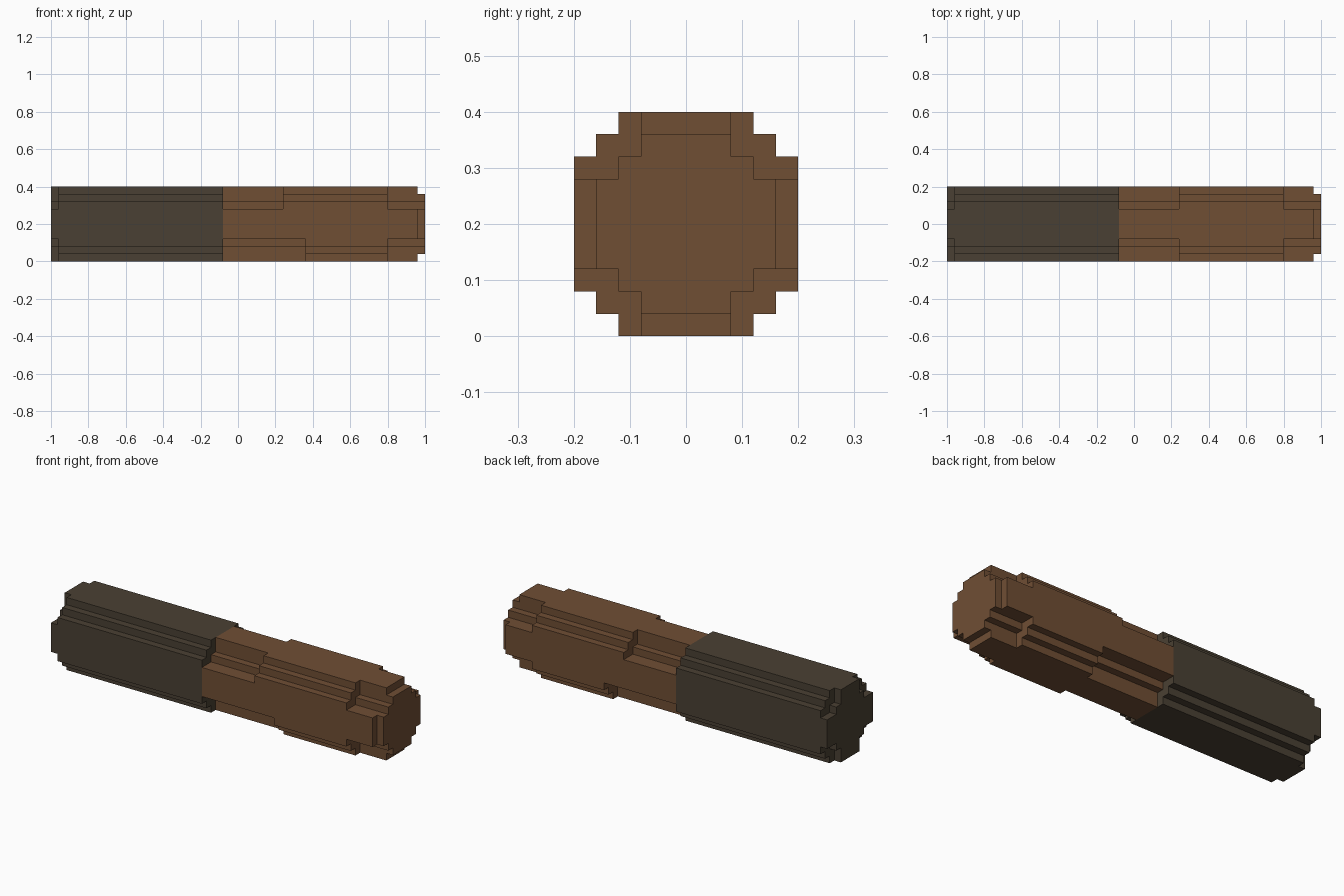
import bpy, bmesh, math
from mathutils import Vector

if "Cube" in bpy.data.objects:
    bpy.data.objects.remove(bpy.data.objects["Cube"])

U = 0.04                      # size of one block; the rod is 50 x 10 x 10 blocks
ROUND = (3, 4, 5, 5, 5)       # half widths by layer, outermost layer first
NOTCHED = (2, 2, 3, 5, 5)     # same, with the corners cut back


def filled(i, j, k):
    """Is block (i along the rod, j across, k up) solid?"""
    if not (0 <= i < 50 and 0 <= j < 10 and 0 <= k < 10):
        return False
    layer = min(k, 9 - k)
    side = min(j, 9 - j)
    # inset disc at the right tip
    if i == 49 and (layer == 0 or side == 0):
        return False
    # cut-back corners: left tip, waist (longer underneath) and right end
    waist_end = 34 if k < 5 else 31
    notched = i == 0 or 23 <= i < waist_end or i >= 45
    return side >= 5 - (NOTCHED if notched else ROUND)[layer]


def material(name, rgb):
    m = bpy.data.materials.new(name)
    lin = [((c / 255 + 0.055) / 1.055) ** 2.4 for c in rgb]
    m.diffuse_color = (*lin, 1)
    m.use_nodes = True
    m.node_tree.nodes["Principled BSDF"].inputs["Base Color"].default_value = m.diffuse_color
    return m


def build(name, start, end, mat):
    """Outer skin of the blocks from start to end, merged into flat faces."""
    bm = bmesh.new()
    for i in range(start, end):
        for j in range(10):
            for k in range(10):
                if not filled(i, j, k):
                    continue
                for axis in range(3):
                    for sign in (-1, 1):
                        n = Vector((0, 0, 0))
                        n[axis] = sign
                        if filled(i + int(n.x), j + int(n.y), k + int(n.z)):
                            continue
                        a = Vector((0, 0, 0))
                        a[(axis + 1) % 3] = 0.5
                        b = n.cross(a)
                        c = Vector((i + 0.5, j + 0.5, k + 0.5)) + n * 0.5
                        quad = (c - a - b, c + a - b, c + a + b, c - a + b)
                        bm.faces.new([bm.verts.new(((p.x - 25) * U, (p.y - 5) * U, p.z * U))
                                      for p in quad])
    bmesh.ops.remove_doubles(bm, verts=bm.verts, dist=U * 0.1)
    bmesh.ops.dissolve_limit(bm, angle_limit=math.radians(1), verts=bm.verts, edges=bm.edges)
    me = bpy.data.meshes.new(name)
    bm.to_mesh(me)
    bm.free()
    me.materials.append(mat)
    ob = bpy.data.objects.new(name, me)
    bpy.context.collection.objects.link(ob)


# dark half on the left, brown wooden half on the right
build("dark_half", 0, 23, material("charred brown", (74, 64, 51)))
build("wooden_half", 23, 50, material("wood brown", (112, 78, 52)))
